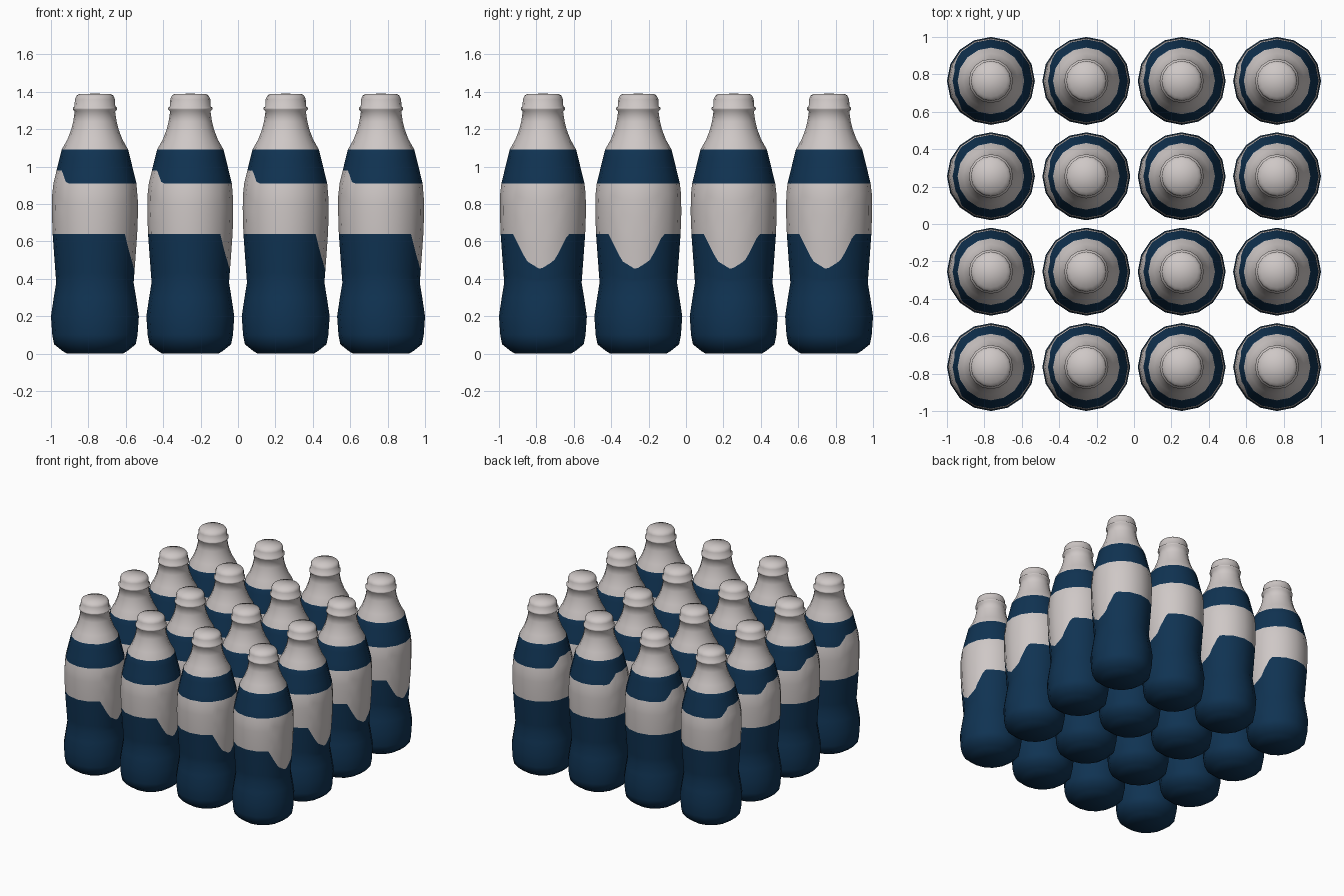
import bpy, bmesh, math
from mathutils import Vector

if "Cube" in bpy.data.objects:
    bpy.data.objects.remove(bpy.data.objects["Cube"])

SIDES, SUB = 16, 4            # polygonal outline, each side split for the wavy label edges
COLS = SIDES * SUB
SPACING = 0.51

# bottle profile: (height, radius)
PROFILE = [(0, 0.15), (0.015, 0.175), (0.05, 0.218), (0.1, 0.228), (0.2, 0.235),
           (0.3, 0.22), (0.38, 0.207), (0.5, 0.216), (0.64, 0.226), (0.75, 0.23),
           (0.85, 0.229), (0.91, 0.222), (1.09, 0.178), (1.145, 0.147), (1.2, 0.126),
           (1.24, 0.116), (1.295, 0.108), (1.305, 0.118), (1.315, 0.118), (1.322, 0.109),
           (1.36, 0.107), (1.38, 0.098), (1.388, 0.085)]
WAVE = [(0, 1), (20, 0.76), (31, 0.38), (41, 0), (181, 0)]


def interp(table, t):
    for (a, va), (b, vb) in zip(table, table[1:]):
        if t <= b:
            return va + (vb - va) * max(0, t - a) / (b - a)
    return table[-1][1]


def wave(az, centre):
    d = abs((az - centre + 180) % 360 - 180)
    return interp(WAVE, d)


def column_heights(az):
    """Heights of all rings at one azimuth; the label edges follow the waves."""
    low = 0.64 - 0.19 * wave(az, -4)
    high = 0.91 + 0.07 * min(1, 1.5 * wave(az, 186))
    zs = [z for z, r in PROFILE if z <= 0.38]
    marks = []
    for a, b, n in ((0.38, low, 5), (low, high, 5), (high, 1.09, 4)):
        zs += [a + (b - a) * (i + 1) / n for i in range(n)]
        marks.append(len(zs) - 1)
    return zs + [z for z, r in PROFILE if z > 1.09], marks


def material(name, rgb):
    m = bpy.data.materials.new(name)
    m.diffuse_color = (*rgb, 1)
    m.use_nodes = True
    m.node_tree.nodes["Principled BSDF"].inputs["Base Color"].default_value = m.diffuse_color
    return m


def bottle_mesh():
    bm = bmesh.new()
    normals, columns = [], []
    for c in range(COLS):
        az = 360 * c / COLS
        k, f = divmod(c, SUB)
        a0, a1 = (math.tau * (k + i) / SIDES for i in (0, 1))
        p0, p1 = (Vector((math.cos(a), math.sin(a), 0)) for a in (a0, a1))
        flat = p0.lerp(p1, f / SUB)          # point on the straight side
        out = flat.normalized()
        zs, marks = column_heights(az)
        col = []
        for z in zs:
            col.append(bm.verts.new(flat * interp(PROFILE, z) + Vector((0, 0, z))))
            za, zb = max(0, z - 0.008), min(PROFILE[-1][0], z + 0.008)
            slope = (interp(PROFILE, zb) - interp(PROFILE, za)) / (zb - za)
            normals.append((out - Vector((0, 0, slope))).normalized())
        columns.append(col)
    # base and cap centres
    base = bm.verts.new((0, 0, 0))
    top = bm.verts.new((0, 0, 1.39))
    normals += [Vector((0, 0, -1)), Vector((0, 0, 1))]
    for c in range(COLS):
        a, b = columns[c], columns[(c + 1) % COLS]
        for i in range(len(a) - 1):
            face = bm.faces.new((a[i], b[i], b[i + 1], a[i + 1]))
            # blue body, light label, blue shoulder band, light neck
            face.material_index = 1 if i < marks[0] or marks[1] <= i < marks[2] else 0
        bm.faces.new((base, b[0], a[0])).material_index = 1
        bm.faces.new((top, a[-1], b[-1])).material_index = 0
    for face in bm.faces:
        face.smooth = True
    me = bpy.data.meshes.new("bottle")
    bm.to_mesh(me)
    bm.free()
    me.normals_split_custom_set_from_vertices(normals)
    me.materials.append(material("warm_white", (0.62, 0.575, 0.565)))
    me.materials.append(material("navy_blue", (0.005, 0.033, 0.085)))
    return me


# four by four grid of bottles
mesh = bottle_mesh()
for row in range(4):
    for col in range(4):
        ob = bpy.data.objects.new(f"bottle_{row + 1}_{col + 1}", mesh)
        ob.location = ((col - 1.5) * SPACING, (row - 1.5) * SPACING, 0)
        bpy.context.collection.objects.link(ob)
